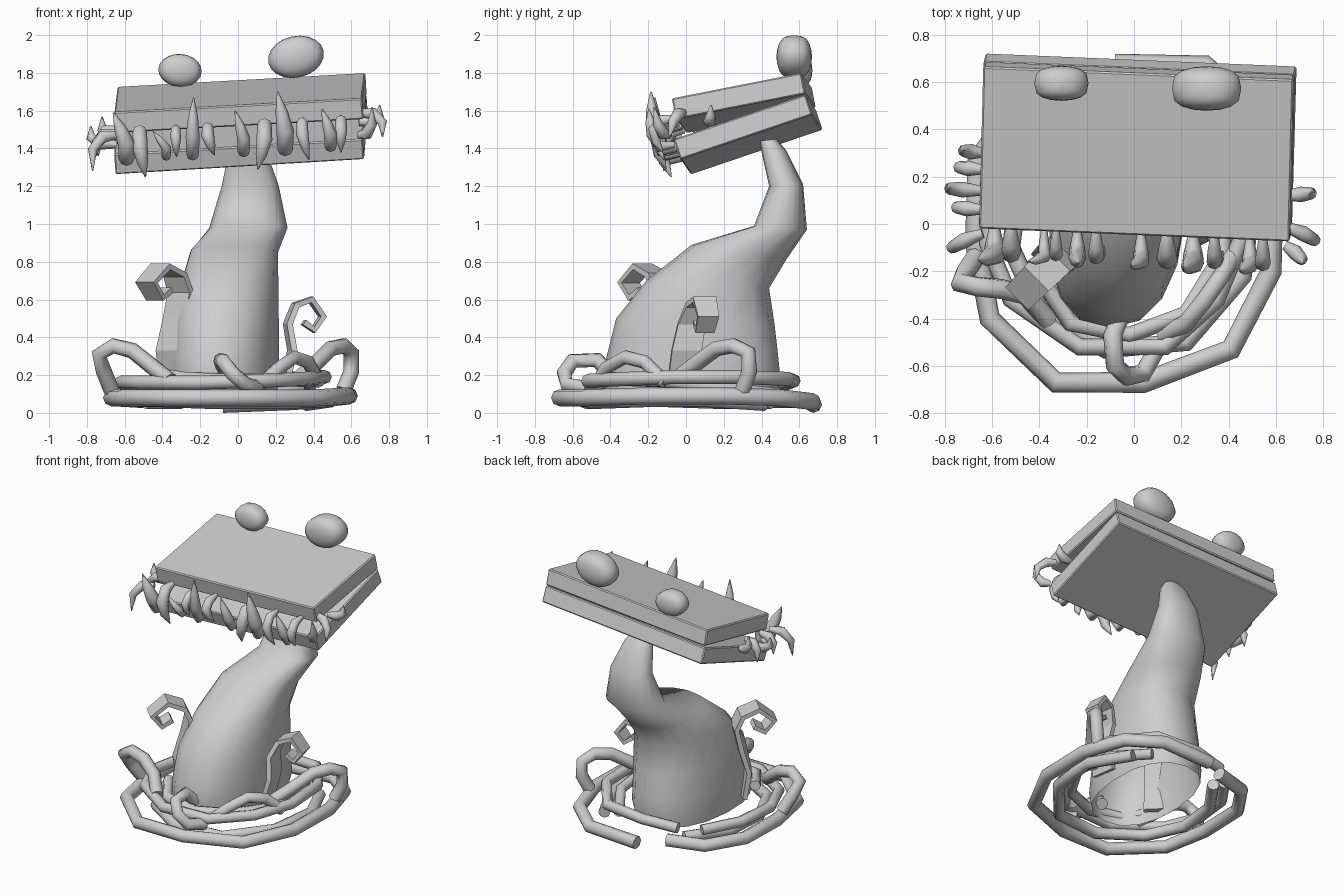
import bpy, bmesh, math
from mathutils import Vector as V, Matrix

if "Cube" in bpy.data.objects:
    bpy.data.objects.remove(bpy.data.objects["Cube"])

grey = bpy.data.materials.new("plain grey")
grey.diffuse_color = (0.62, 0.62, 0.62, 1)
grey.use_nodes = True
grey.node_tree.nodes["Principled BSDF"].inputs["Base Color"].default_value = grey.diffuse_color


def finish(name, bm, smooth):
    bmesh.ops.recalc_face_normals(bm, faces=bm.faces[:])
    for f in bm.faces:
        f.smooth = smooth and len(f.verts) <= 4
    me = bpy.data.meshes.new(name)
    bm.to_mesh(me)
    bm.free()
    me.materials.append(grey)
    ob = bpy.data.objects.new(name, me)
    bpy.context.collection.objects.link(ob)
    return ob


def loft(name, rings, smooth=True, open_start=False):
    """Skin a list of equal-length rings and cap the ends."""
    bm = bmesh.new()
    vs = [[bm.verts.new(p) for p in r] for r in rings]
    n = len(rings[0])
    for a, b in zip(vs, vs[1:]):
        for i in range(n):
            j = (i + 1) % n
            bm.faces.new((a[i], a[j], b[j], b[i]))
    if not open_start:
        bm.faces.new(vs[0][::-1])
    bm.faces.new(vs[-1])
    return finish(name, bm, smooth)


def tangents(pts):
    last = len(pts) - 1
    out = []
    for i in range(last + 1):
        a = (pts[i] - pts[max(i - 1, 0)]).normalized()
        b = (pts[min(i + 1, last)] - pts[i]).normalized()
        out.append((a + b).normalized())
    return out


def tube(name, pts, radii, sides=8):
    """Sweep a round section along a polyline."""
    pts = [V(p) for p in pts]
    if not isinstance(radii, (list, tuple)):
        radii = [radii] * len(pts)
    rings, side = [], None
    for p, t, r in zip(pts, tangents(pts), radii):
        ref = side if side else (V((1, 0, 0)) if abs(t.x) < 0.8 else V((0, 0, 1)))
        side = (ref - t * ref.dot(t)).normalized()
        up = t.cross(side)
        rings.append([p + (side * math.cos(k * math.tau / sides)
                           + up * math.sin(k * math.tau / sides)) * r
                      for k in range(sides)])
    return loft(name, rings)


def slab(name, corner, u, v, t):
    """Bevelled board from one corner, two edge vectors and a thickness."""
    o, u, v = V(corner), V(u), V(v)
    w = u.cross(v).normalized() * t
    base = [o, o + u, o + u + v, o + v]
    ob = loft(name, [base, [p + w for p in base]], False)
    m = ob.modifiers.new("edge", 'BEVEL')
    m.width = 0.007
    m.segments = 1


# Book-shaped jaws, hinged at the back
slab("upper_jaw", (-.655, -.02, 1.592), (1.312, -.055, .073), (.017, .685, .135), -.113)
slab("lower_jaw", (-.648, .025, 1.262), (1.316, -.055, .08), (.02, .698, .237), .113)

# Trunk: tilted rings given as front y,z / back y,z / centre x / half width / front lean
trunk = [(-.42, .09, .48, .09, -.07, .278, -.03), (-.44, .18, .50, .18, -.065, .288, -.04),
         (-.42, .30, .49, .28, -.065, .287, -.04), (-.37, .50, .47, .46, -.055, .277, -.04),
         (-.21, .70, .44, .66, -.04, .258, -.03), (.03, .89, .53, .81, -.018, .233, -.02),
         (.36, .99, .64, .97, .055, .207, 0), (.44, 1.20, .62, 1.21, .065, .15, 0),
         (.40, 1.38, .53, 1.39, .05, .10, 0), (.39, 1.44, .48, 1.45, .045, .06, 0)]
rings = []
for yf, zf, yb, zb, cx, hw, lean in trunk:
    f, b = V((cx + lean, yf, zf)), V((cx - lean * .7, yb, zb))
    ring = []
    for k in range(16):
        a = k * math.tau / 16
        c, s = math.cos(a), math.sin(a)
        ring.append((f + b) / 2 + (b - f) / 2 * math.copysign(abs(s) ** .88, s)
                    + V((hw * math.copysign(abs(c) ** .85, c), 0, 0)))
    rings.append(ring)
loft("trunk", rings, open_start=True)


# Eyes: blunt ellipsoids
def eye(name, loc, size, roll):
    bm = bmesh.new()
    bmesh.ops.create_uvsphere(bm, u_segments=16, v_segments=10, radius=1)
    for v in bm.verts:
        v.co.y = math.copysign(abs(v.co.y) ** .6, v.co.y)
    bm.transform(Matrix.Translation(loc) @ Matrix.Rotation(roll, 4, 'Y')
                 @ Matrix.Diagonal((*size, 1)))
    finish(name, bm, True)


eye("left_eye", (-.307, .595, 1.813), (.115, .074, .087), .08)
eye("right_eye", (.307, .573, 1.885), (.15, .094, .11), -.22)

# Front teeth: (x, tip x, tip z, radius)
TOOTH = (.5, .9, 1, .7, .08)
hanging = [(-.52, -.49, 1.25, .042), (-.33, -.325, 1.355, .028), (-.16, -.125, 1.365, .034),
           (.14, .105, 1.29, .042), (.34, .375, 1.34, .033), (.545, .545, 1.38, .033)]
for x, tx, tz, r in hanging:
    y, z = -.03 - .042 * x, 1.53 + .055 * x
    h = z - tz
    tube("hanging_tooth", [(x, y, z), (x, y - .075, z - .01), (x, y - .115, z - h * .35),
         ((x + tx) / 2, y - .105, z - h * .7), (tx, y - .07, tz)], [r * k for k in TOOTH])
rising = [(-.59, -.66, 1.59, .046), (-.24, -.235, 1.67, .037), (.03, -.015, 1.60, .035),
          (.25, .21, 1.70, .046), (.49, .445, 1.61, .035), (-.38, -.45, 1.49, .027)]
for x, tx, tz, r in rising:
    y, z = -.04 - .042 * x, 1.39 + .06 * x
    h = tz - z
    tube("rising_tooth", [(x, y, z), (x, y - .075, z - .01), (x, y - .115, z + h * .3),
         ((x + tx) / 2, y - .13, z + h * .65), (tx, y - .135, tz)], [r * k for k in TOOTH])

# Side teeth: (side, y, base z, reach, tip rise)
for s, y, z, reach, rise in [(-1, .30, 1.46, .08, .11), (-1, .23, 1.50, .10, -.14),
                             (-1, .14, 1.42, .14, .10), (-1, .06, 1.48, .11, -.12),
                             (-1, -.04, 1.47, .13, -.19), (1, .12, 1.54, .11, .09),
                             (1, -.01, 1.59, .125, -.13), (1, -.09, 1.47, .07, .15)]:
    x = .64 * s
    dy = -.06 if y < 0 else .01
    tube("side_tooth", [(x, y, z), (x + s * reach * .6, y + dy * .5, z + rise * .05),
         (x + s * reach, y + dy, z + rise * .4), (x + s * reach, y + dy * 1.3, z + rise)],
         (.02, .033, .026, .003))


# Flat curling leaves
def leaf(name, base, out, path, w0, w1):
    out = V(out).normalized()
    wide = V((-out.y, out.x, 0))
    pts = [V(base) + out * r + V((0, 0, z)) + wide * s for r, z, s in path]
    rings = []
    for i, (p, t) in enumerate(zip(pts, tangents(pts))):
        w = wide * (w0 + (w1 - w0) * i / (len(pts) - 1)) / 2
        n = t.cross(wide).normalized() * .016
        rings.append([p + w + n, p - w + n, p - w - n, p + w - n])
    loft(name, rings, False)


leaf("right_leaf", (0, 0, 0), (1, .15, 0),
     [(.24, .15, -.05), (.285, .33, -.04), (.265, .47, -.01), (.31, .57, .02), (.395, .60, .04),
      (.46, .51, .05), (.41, .44, .04), (.355, .48, .03)], .17, .09)
leaf("left_leaf", (-.29, -.11, 0), (-.7, -.7, 0),
     [(.07, .15, 0), (.10, .33, 0), (.05, .50, 0), (.02, .64, 0), (.06, .73, 0),
      (.17, .775, 0), (.275, .69, 0), (.21, .61, 0), (.14, .65, 0)], .19, .12)

# Coiled roots around the base
tube("outer_root", [(-.25, .57, .07), (-.50, .50, .07), (-.66, .27, .08), (-.67, -.08, .08),
     (-.61, -.40, .08), (-.33, -.67, .08), (.04, -.67, .08), (.41, -.53, .08),
     (.58, -.20, .09), (.59, .20, .09), (.50, .50, .08), (.30, .67, .06), (-.08, .675, .045)],
     .045)
tube("middle_root", [(-.42, .42, .13), (-.58, .20, .15), (-.62, -.08, .16), (-.52, -.32, .16),
     (-.23, -.52, .16), (.13, -.52, .17), (.35, -.32, .18), (.46, -.05, .19),
     (.44, .28, .19), (.25, .54, .18), (-.05, .57, .17), (-.30, .52, .15)], .037)
tube("inner_root", [(-.40, -.22, .2), (-.27, -.42, .18), (-.02, -.47, .17), (.22, -.38, .18),
     (.38, -.12, .17), (.38, .20, .13), (.22, .45, .1)], .036)
tube("lower_root", [(-.30, .45, .06), (-.48, .20, .06), (-.52, -.10, .07), (-.40, -.36, .07),
     (-.12, -.53, .06), (.22, -.50, .06), (.46, -.22, .07), (.50, .12, .07), (.36, .42, .05)], .04)

# Arching root loops
tube("left_loop", [(-.67, -.14, .12), (-.71, -.20, .22), (-.735, -.25, .31), (-.66, -.265, .355),
     (-.56, -.275, .33), (-.46, -.30, .25), (-.36, -.41, .17)], .043)
tube("front_loop", [(-.06, -.40, .20), (-.09, -.47, .28), (-.08, -.60, .275), (-.03, -.645, .21),
     (.04, -.63, .15), (.10, -.52, .13)], .041)
tube("right_loop", [(.32, -.05, .18), (.40, .04, .25), (.49, .16, .34), (.56, .25, .355),
     (.60, .33, .32), (.60, .335, .22), (.56, .30, .12)], .042)
tube("side_loop", [(.12, -.47, .15), (.22, -.42, .24), (.30, -.32, .295), (.37, -.22, .27),
     (.43, -.11, .16)], .037)
